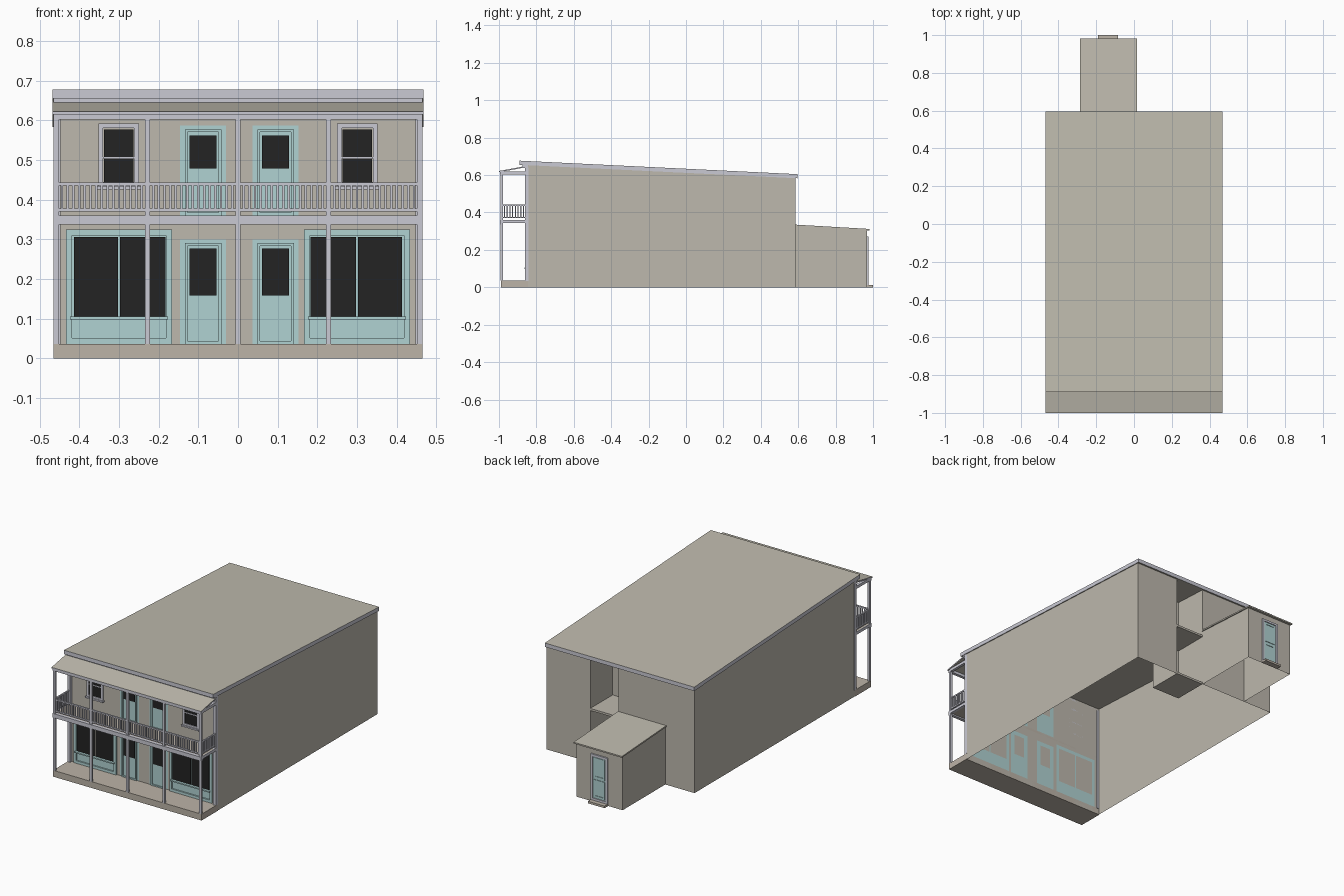
import bpy
import bmesh

if "Cube" in bpy.data.objects:
    bpy.data.objects.remove(bpy.data.objects["Cube"], do_unlink=True)


def material(name, *rgb):
    lin = [((c / 255 + 0.055) / 1.055) ** 2.4 for c in rgb] + [1]
    m = bpy.data.materials.new(name)
    m.use_nodes = True
    m.diffuse_color = lin
    m.node_tree.nodes["Principled BSDF"].inputs["Base Color"].default_value = lin
    return m


WALL = material("beige wall", 189, 184, 173)
ROOF = material("roof tan", 191, 187, 174)
DECK = material("deck tan", 188, 179, 167)
TRIM = material("pale lavender trim", 202, 202, 212)
TEAL = material("pale teal paint", 176, 210, 210)
GLASS = material("dark glass", 35, 35, 35)


def finish(name, bm, *mats):
    mesh = bpy.data.meshes.new(name)
    bm.to_mesh(mesh)
    bm.free()
    for m in mats:
        mesh.materials.append(m)
    ob = bpy.data.objects.new(name, mesh)
    bpy.context.collection.objects.link(ob)
    return ob


def boxes(name, mat, items):
    """One object made of boxes given as (x0, x1, y0, y1, z0, z1)."""
    bm = bmesh.new()
    for x0, x1, y0, y1, z0, z1 in items:
        for v in bmesh.ops.create_cube(bm, size=1)["verts"]:
            v.co.x = x1 if v.co.x > 0 else x0
            v.co.y = y1 if v.co.y > 0 else y0
            v.co.z = z1 if v.co.z > 0 else z0
    return finish(name, bm, mat)


def sloped_slab(name, x0, x1, y0, z0, y1, z1, thick, edge):
    """Roof slab with roof-coloured faces above and below and coloured edges."""
    bm = bmesh.new()
    profile = [(y0, z0), (y1, z1), (y1, z1 - thick), (y0, z0 - thick)]
    face = bm.faces.new([bm.verts.new((x0, y, z)) for y, z in profile])
    new = bmesh.ops.extrude_face_region(bm, geom=[face])["geom"]
    bmesh.ops.translate(bm, vec=(x1 - x0, 0, 0),
                        verts=[g for g in new if isinstance(g, bmesh.types.BMVert)])
    bmesh.ops.recalc_face_normals(bm, faces=bm.faces)
    for f in bm.faces:
        f.material_index = 0 if abs(f.normal.z) > 0.5 else 1
    return finish(name, bm, ROOF, edge)


def wall_path(name, points, top):
    """Upright wall sheet along a plan path, its height following the roof."""
    bm = bmesh.new()
    cols = [(bm.verts.new((x, y, 0)), bm.verts.new((x, y, top(y)))) for x, y in points]
    for (a, b), (c, d) in zip(cols, cols[1:]):
        bm.faces.new((a, b, d, c))
    return finish(name, bm, WALL)


def frame(x0, x1, z0, z1, w, y0, y1):
    """Four bars around a rectangle in the facade plane."""
    return [(x0, x0 + w, y0, y1, z0, z1), (x1 - w, x1, y0, y1, z0, z1),
            (x0 + w, x1 - w, y0, y1, z1 - w, z1), (x0 + w, x1 - w, y0, y1, z0, z0 + w)]


FY, BACK, HALF = -0.845, 0.585, 0.463


def main_top(y):
    return 0.656 - 0.0485 * (y - FY)


# Main shell with the open light well in the rear wall
wall_path("main_walls", [(-HALF, FY), (-HALF, BACK), (0.012, BACK), (0.012, 0.385),
                         (0.19, 0.385), (0.19, BACK), (HALF, BACK), (HALF, FY)], main_top)
boxes("light_well_floors", WALL, [(0.012, 0.19, 0.385, BACK, z, z + 0.012) for z in (0, 0.293)])
sloped_slab("main_roof", -0.468, 0.468, -0.89, 0.677, 0.595, 0.605, 0.022, TRIM)

# Rear extension
wall_path("extension_walls", [(-0.28, BACK), (-0.28, 0.967), (0.01, 0.967), (0.01, BACK)],
          lambda y: 0.328 - 0.055 * (y - BACK))
sloped_slab("extension_roof", -0.286, 0.016, BACK, 0.335, 0.982, 0.312, 0.008, WALL)
boxes("rear_door", TEAL, [(-0.178, -0.097, 0.967, 0.97, 0.02, 0.262)])
boxes("rear_door_frame", TRIM, frame(-0.19, -0.085, 0.012, 0.272, 0.012, 0.967, 0.975))
boxes("rear_door_panels", TEAL, frame(-0.172, -0.103, 0.03, 0.13, 0.01, 0.97, 0.973)
      + frame(-0.172, -0.103, 0.14, 0.255, 0.01, 0.97, 0.973))
boxes("rear_step", DECK, [(-0.19, -0.085, 0.967, 1.0, 0, 0.012)])

# Openings in the facade: teal panels and the panes within them
panels, panes, windows = [], [], []
for s in (-1, 1):
    panels.append((*sorted((s * 0.433, s * 0.167)), 0.036, 0.325))
    panes.append((*sorted((s * 0.414, s * 0.302)), 0.105, 0.306))
    panes.append((*sorted((s * 0.297, s * 0.183)), 0.105, 0.306))
    cx = s * 0.301
    windows.append((cx - 0.051, cx + 0.051, 0.432, 0.592))
    panes += [(cx - 0.037, cx + 0.037, 0.443, 0.503), (cx - 0.037, cx + 0.037, 0.508, 0.577)]
doors = []
for cx in (-0.088, 0.095):
    for z0, z1, g0, g1 in ((0.036, 0.3, 0.158, 0.277), (0.36, 0.587, 0.478, 0.562)):
        panels.append((cx - 0.058, cx + 0.058, z0, z1))
        doors.append((cx - 0.046, cx + 0.046, z0, z1 - 0.01))
        panes.append((cx - 0.034, cx + 0.034, g0, g1))


def inside(x, z, rects):
    return any(a < x < b and c < z < d for a, b, c, d in rects)


# Facade sheet cut along every opening, teal inside panels
rects = panels + panes
xs = sorted({-HALF, HALF, *(v for r in rects for v in r[:2])})
zs = sorted({0, main_top(FY), *(v for r in rects for v in r[2:])})
bm = bmesh.new()
grid = [[bm.verts.new((x, FY, z)) for z in zs] for x in xs]
for i in range(len(xs) - 1):
    for j in range(len(zs) - 1):
        f = bm.faces.new((grid[i][j], grid[i + 1][j], grid[i + 1][j + 1], grid[i][j + 1]))
        mx, mz = (xs[i] + xs[i + 1]) / 2, (zs[j] + zs[j + 1]) / 2
        f.material_index = int(inside(mx, mz, panels) and not inside(mx, mz, panes))
finish("facade", bm, WALL, TEAL)

boxes("glass_panes", GLASS, [(a, b, FY - 0.004, FY - 0.001, c, d) for a, b, c, d in panes])
boxes("door_leaf_edges", TEAL, [b for d in doors for b in frame(*d, 0.007, FY - 0.006, FY)])
boxes("shopfront_trim", TEAL, [b for p in panels if p[1] - p[0] > 0.2
                               for b in frame(*p, 0.015, FY - 0.008, FY)
                               + [(p[0] + 0.01, p[1] - 0.01, FY - 0.018, FY, 0.098, 0.105)]])
boxes("window_trim", TRIM, [b for w in windows
                            for b in frame(*w, 0.012, FY - 0.008, FY)
                            + [(w[0], w[1], FY - 0.007, FY, 0.503, 0.508),
                               (w[0] - 0.004, w[1] + 0.004, FY - 0.016, FY, 0.426, 0.434)]])
boxes("corner_boards", TRIM, [(*sorted((s * 0.448, s * 0.465)), FY - 0.017, FY + 0.003, 0.035, 0.64)
                              for s in (-1, 1)])
boxes("frieze", TRIM, [(-0.465, 0.465, -0.875, FY, 0.637, 0.66)])

# Two-storey porch
boxes("porch_deck", DECK, [(-0.465, 0.465, -0.99, FY, 0, 0.036)])
post_x = (-0.458, -0.228, 0, 0.228, 0.458)
boxes("porch_posts", TRIM, [(x - 0.0065, x + 0.0065, -0.992, -0.979, 0.036, 0.605) for x in post_x])
boxes("balcony_floor", DECK, [(-0.46, 0.46, -0.98, FY, 0.345, 0.36)])
boxes("porch_beams", TRIM, [(-0.465, 0.465, -0.995, -0.978, 0.337, 0.36),
                            (-0.465, 0.465, -0.995, -0.978, 0.602, 0.618)]
      + [(*sorted((s * 0.45, s * 0.465)), -0.98, FY, z, z + 0.016)
         for s in (-1, 1) for z in (0.344, 0.604)])
sloped_slab("porch_roof", -0.468, 0.468, -1.0, 0.622, -0.86, 0.648, 0.007, TRIM)

# Balcony railing, front bays and both ends
rails, balusters = [], []
for z in (0.37, 0.436):
    rails.append((-0.46, 0.46, -0.99, -0.982, z, z + 0.007))
    rails += [(x - 0.004, x + 0.004, -0.985, FY, z, z + 0.007) for x in (-0.458, 0.458)]
for a, b in zip(post_x, post_x[1:]):
    for k in range(1, 16):
        x = a + (b - a) * k / 16
        balusters.append((x - 0.003, x + 0.003, -0.989, -0.983, 0.372, 0.44))
for x in (-0.458, 0.458):
    for k in range(1, 9):
        y = -0.985 + 0.0145 * k
        balusters.append((x - 0.003, x + 0.003, y - 0.003, y + 0.003, 0.372, 0.44))
boxes("balcony_rails", TRIM, rails)
boxes("balcony_balusters", TRIM, balusters)
